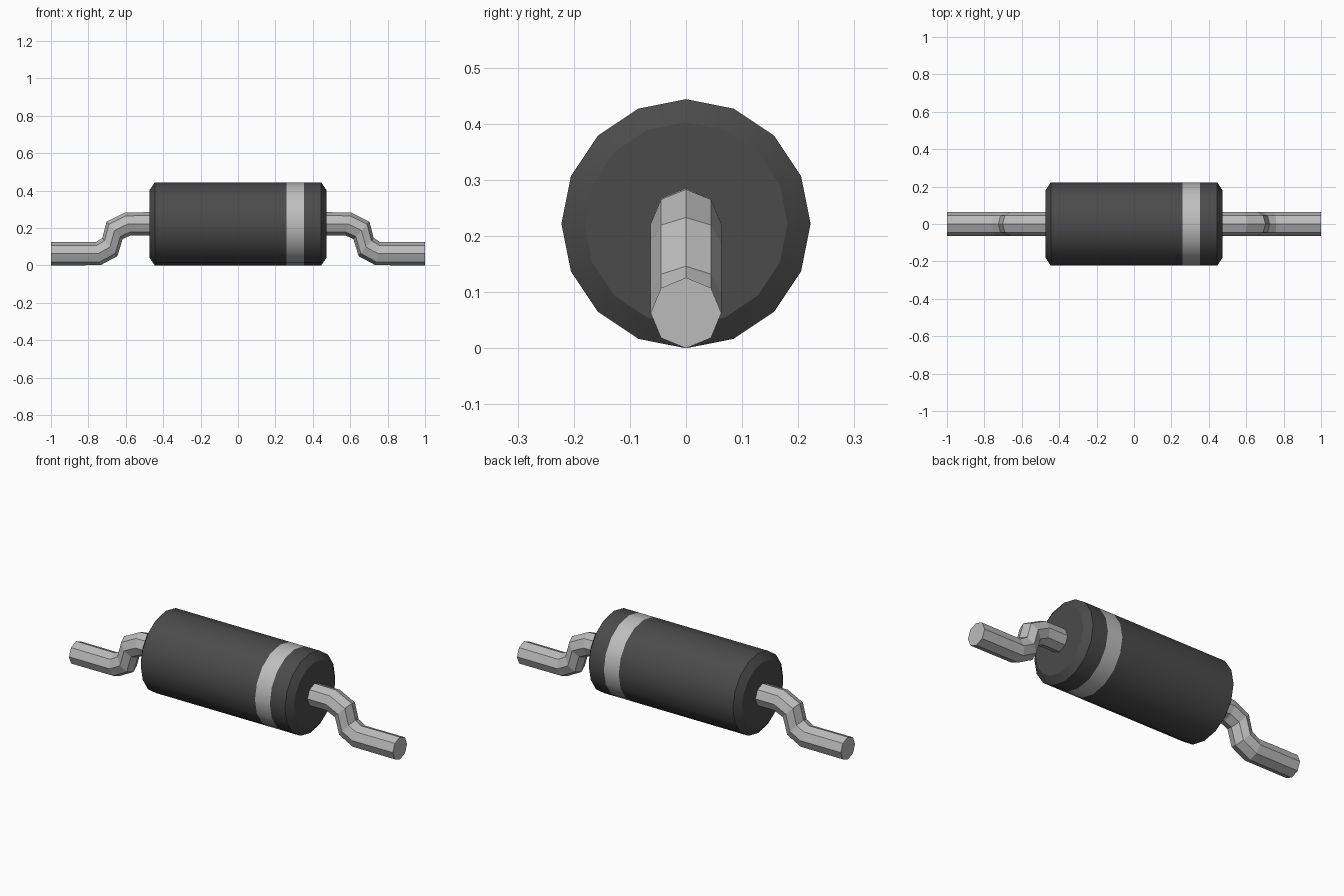
import bpy, bmesh, math
from math import sin, cos, radians, pi

cube = bpy.data.objects.get("Cube")
if cube:
    bpy.data.objects.remove(cube, do_unlink=True)


def material(name, value):
    mat = bpy.data.materials.new(name)
    mat.use_nodes = True
    color = (value, value, value, 1)
    mat.diffuse_color = color
    mat.node_tree.nodes["Principled BSDF"].inputs["Base Color"].default_value = color
    return mat


dark = material("dark plastic", 0.07)
silver = material("silver band", 0.52)
metal = material("lead metal", 0.5)

BODY_R, LEAD_R = 0.222, 0.063


def tube(name, rings, sides, mats, smooth=False, band=None):
    """Loft rings of (x, z, radius, tilt) along x and cap both ends."""
    bm = bmesh.new()
    loops = []
    for x, z, r, tilt in rings:
        t = radians(tilt)
        loop = []
        for i in range(sides):
            a = 2 * pi * i / sides
            up = r * cos(a)
            loop.append(bm.verts.new((x + up * sin(t), r * sin(a), z + up * cos(t))))
        loops.append(loop)
    for k, (a, b) in enumerate(zip(loops, loops[1:])):
        for i in range(sides):
            j = (i + 1) % sides
            face = bm.faces.new((a[i], a[j], b[j], b[i]))
            face.material_index = int(k == band)
    bm.faces.new(loops[0])
    bm.faces.new(loops[-1])
    bmesh.ops.recalc_face_normals(bm, faces=bm.faces)
    mesh = bpy.data.meshes.new(name)
    bm.to_mesh(mesh)
    bm.free()
    for m in mats:
        mesh.materials.append(m)
    obj = bpy.data.objects.new(name, mesh)
    bpy.context.collection.objects.link(obj)
    if smooth:
        bpy.ops.object.select_all(action='DESELECT')
        obj.select_set(True)
        bpy.context.view_layer.objects.active = obj
        bpy.ops.object.shade_smooth_by_angle(angle=radians(30))
    return obj


# Chamfered cylinder body with a flush polarity band
profile = [(-0.473, 0.181), (-0.445, BODY_R), (0.26, BODY_R),
           (0.352, BODY_R), (0.445, BODY_R), (0.473, 0.181)]
tube("body", [(x, BODY_R, r, 0) for x, r in profile], 16, [dark, silver],
     smooth=True, band=2)

# Bent wire leads, mirrored on both ends
path = [(0.45, BODY_R, 0), (0.588, BODY_R, 14), (0.66, 0.187, 43),
        (0.685, 0.098, 40), (0.748, LEAD_R, 12), (1.0, LEAD_R, 0)]
for side, name in ((1, "left_lead"), (-1, "right_lead")):
    tube(name, [(side * x, z, LEAD_R, side * t) for x, z, t in path], 8, [metal])
